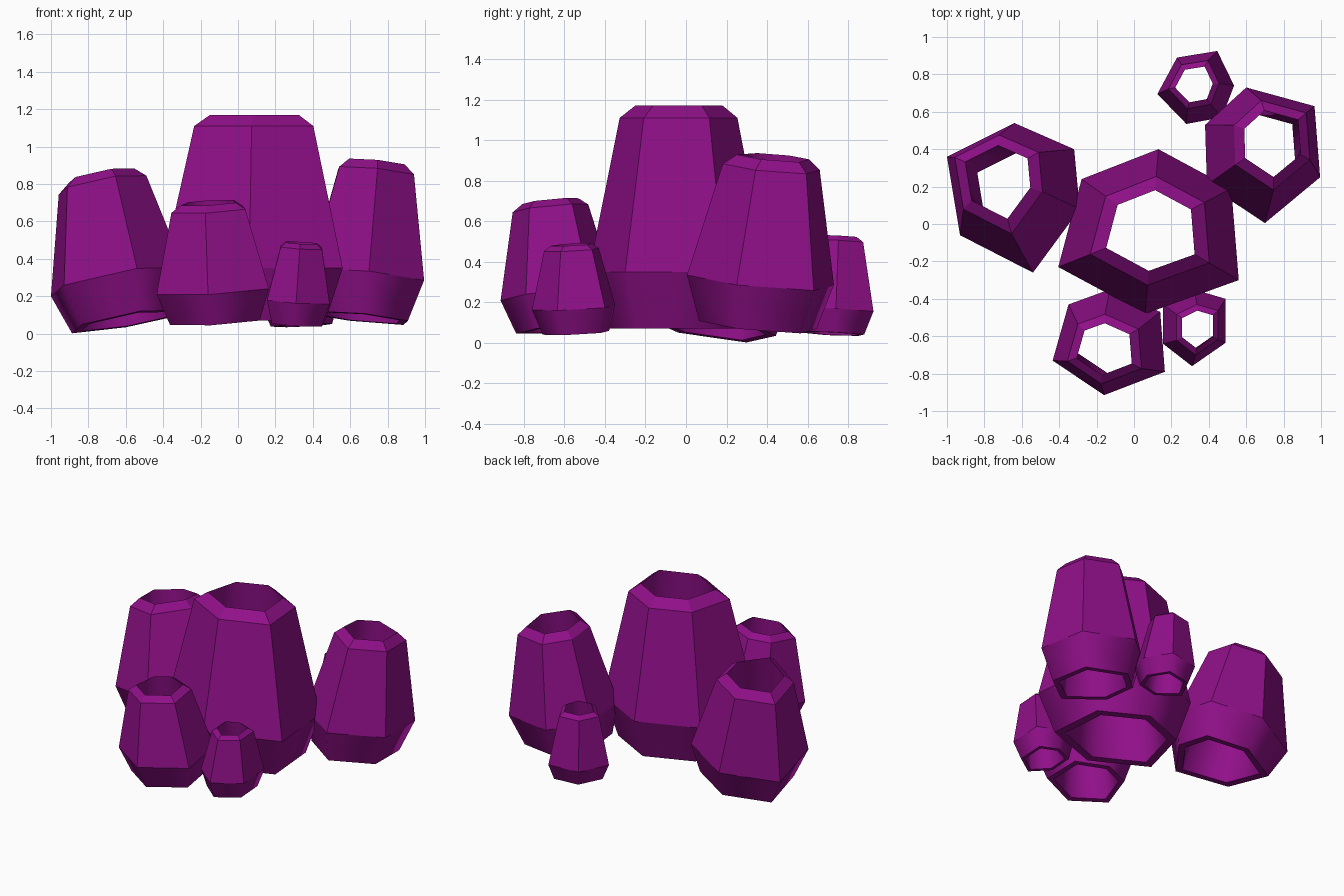
import bpy, bmesh
from mathutils import Vector

if "Cube" in bpy.data.objects:
    bpy.data.objects.remove(bpy.data.objects["Cube"])

mat = bpy.data.materials.new("purple")
mat.diffuse_color = (0.28, 0.005, 0.25, 1)
mat.use_nodes = True
mat.node_tree.nodes["Principled BSDF"].inputs["Base Color"].default_value = mat.diffuse_color


def tube(name, outline, heights, slope=(0, 0)):
    """Hollow six-sided tube. outline: widest ring seen from above;
    heights: bottom, widest, shoulder, rim; slope: tilt of the rings."""
    pts = [Vector(p) for p in outline]
    c = sum(pts, Vector((0, 0))) / 6
    tilt = Vector(slope)
    low, wide, shoulder, rim = heights
    # closed wall profile: (height, scale of the widest ring)
    profile = [(low, 0.80), (wide, 1.0), (shoulder, 0.66), (rim, 0.49),
               (low, 0.67)]
    bm = bmesh.new()
    rings = []
    for z, s in profile:
        axis_shift = -tilt * (z - wide)
        ring = []
        for p in pts:
            d = (p - c) * s
            q = c + axis_shift + d
            ring.append(bm.verts.new((q.x, q.y, z + tilt.dot(d))))
        rings.append(ring)
    for k in range(5):
        a, b = rings[k], rings[(k + 1) % 5]
        for i in range(6):
            j = (i + 1) % 6
            f = bm.faces.new((a[i], a[j], b[j], b[i]))
            f.smooth = k in (0, 3)      # rounded foot and bore, flat elsewhere
    bmesh.ops.recalc_face_normals(bm, faces=bm.faces)
    me = bpy.data.meshes.new(name)
    bm.to_mesh(me)
    bm.free()
    me.materials.append(mat)
    bpy.context.collection.objects.link(bpy.data.objects.new(name, me))


# tall upright tube in the middle
tube("centre_tube",
     [(.13, .40), (-.28, .24), (-.405, -.23), (.06, -.48), (.56, -.30), (.52, .19)],
     (.07, .35, 1.11, 1.17))
# tilted tubes around it
tube("left_tube",
     [(-1, .36), (-.64, .54), (-.32, .40), (-.29, .08), (-.54, -.26), (-.93, -.06)],
     (.07, .285, .80, .85), (.17, -.115))
tube("right_tube",
     [(.60, .73), (.965, .63), (.995, .25), (.70, .005), (.39, .21), (.38, .53)],
     (.085, .306, .865, .915), (-.10, -.08))
tube("front_tube",
     [(-.435, -.73), (-.16, -.915), (.165, -.79), (.14, -.47), (-.13, -.35), (-.35, -.43)],
     (.07, .24, .665, .70), (.06, .10))
tube("small_front_tube",
     [(.49, -.40), (.49, -.635), (.31, -.76), (.155, -.64), (.155, -.43), (.32, -.35)],
     (.05, .175, .46, .485), (-.06, .06))
tube("small_back_tube",
     [(.23, .89), (.445, .925), (.535, .74), (.47, .57), (.28, .535), (.125, .695)],
     (.045, .16, .50, .525), (.05, -.05))
